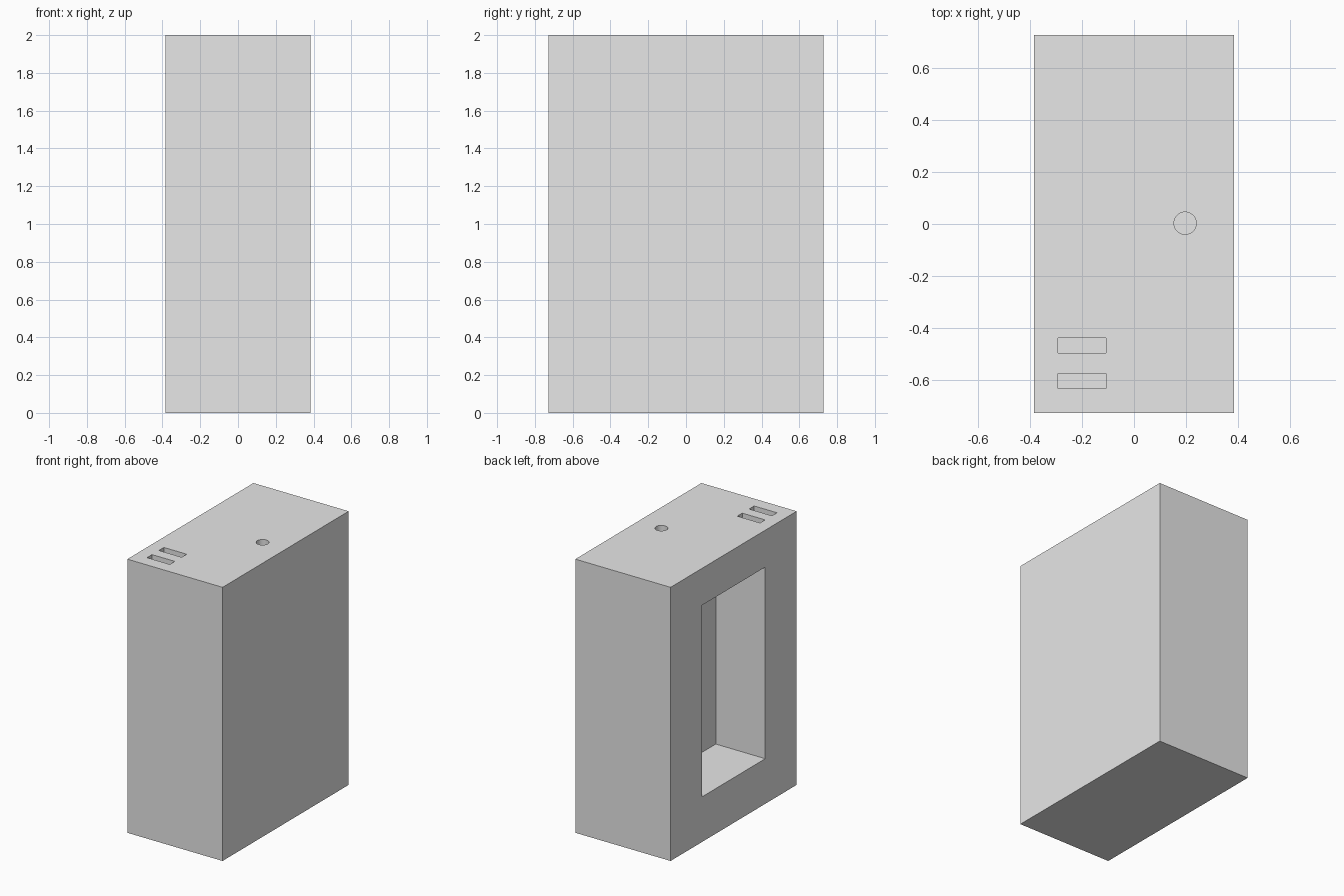
import bpy

old = bpy.data.objects.get("Cube")
if old:
    bpy.data.objects.remove(old, do_unlink=True)

# Single plain grey material
grey = bpy.data.materials.new("plain grey")
grey.use_nodes = True
colour = (0.8, 0.8, 0.8, 1)
grey.diffuse_color = colour
grey.node_tree.nodes["Principled BSDF"].inputs["Base Color"].default_value = colour


def box(name, low, high):
    """Axis-aligned box between two corners."""
    bpy.ops.mesh.primitive_cube_add(size=1)
    ob = bpy.context.object
    ob.name = name
    ob.location = [(a + b) / 2 for a, b in zip(low, high)]
    ob.scale = [b - a for a, b in zip(low, high)]
    bpy.ops.object.transform_apply(location=True, rotation=False, scale=True)
    ob.data.materials.append(grey)
    return ob


def cut(body, cutter):
    """Subtract the cutter and remove it."""
    mod = body.modifiers.new(cutter.name, "BOOLEAN")
    mod.operation = "DIFFERENCE"
    mod.solver = "EXACT"
    mod.object = cutter
    cutter.hide_render = True
    bpy.context.view_layer.objects.active = body
    bpy.ops.object.modifier_apply(modifier=mod.name)
    bpy.data.objects.remove(cutter, do_unlink=True)


HX, HY, TOP, DEPTH = 0.385, 0.728, 2.0, 0.15

# Main case
case = box("case", (-HX, -HY, 0), (HX, HY, TOP))

# Deep rectangular recess in the right side
cut(case, box("side_recess", (-HX - 0.1, -0.365, 0.33), (0.015, 0.365, 1.73)))

# Two parallel slots in the top
for y in (-0.605, -0.468):
    cut(case, box("top_slot", (-0.292, y - 0.029, TOP - DEPTH),
                  (-0.107, y + 0.029, TOP + 0.1)))

# Round hole in the top
bpy.ops.mesh.primitive_cylinder_add(vertices=32, radius=0.043, depth=2 * DEPTH,
                                    location=(0.197, 0.003, TOP))
hole = bpy.context.object
hole.name = "round_hole"
hole.data.materials.append(grey)
cut(case, hole)

# Crisp flat faces, smooth hole wall
bpy.ops.object.select_all(action="DESELECT")
case.select_set(True)
bpy.context.view_layer.objects.active = case
bpy.ops.object.shade_smooth_by_angle()
